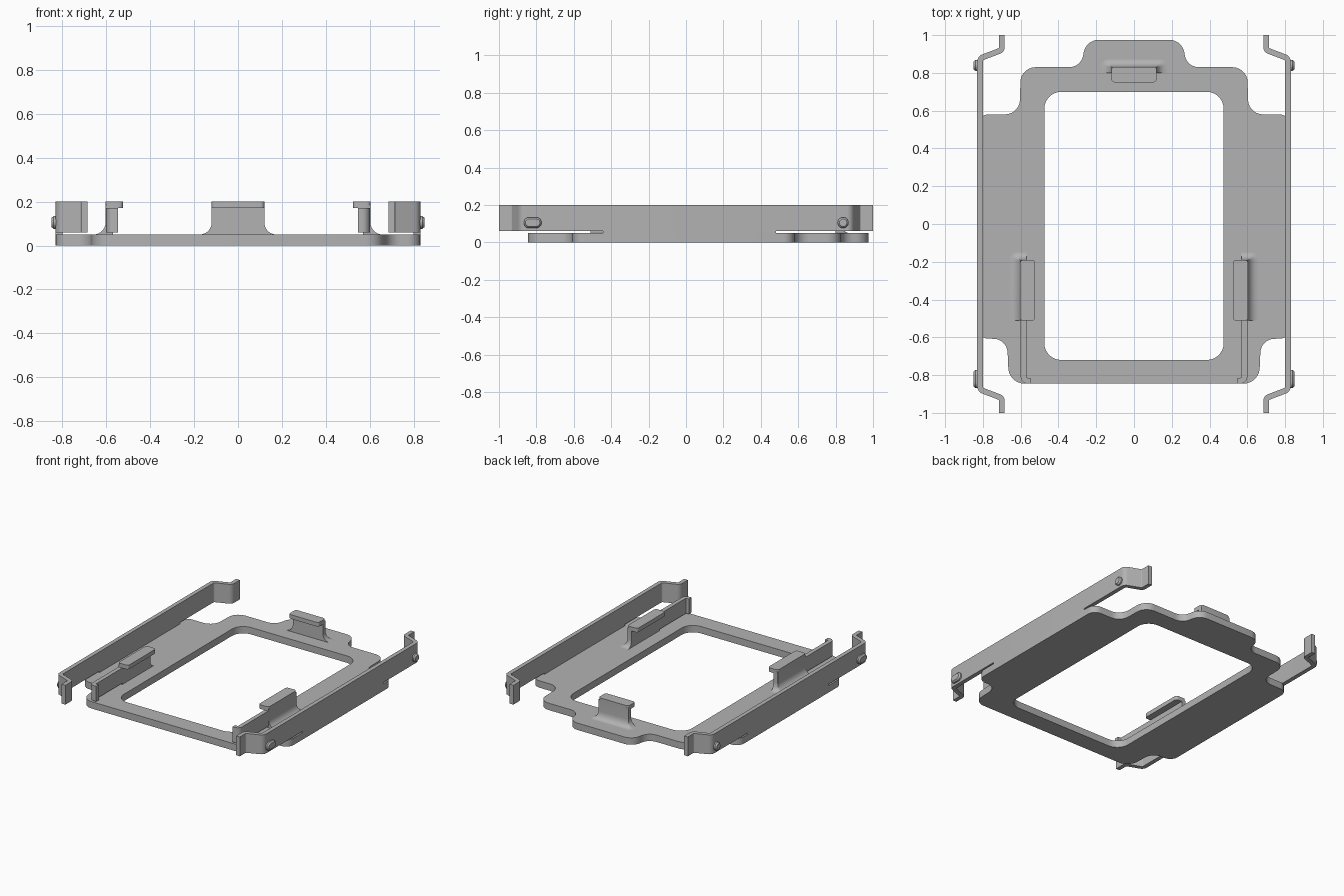
import bpy, bmesh, math
from mathutils import Vector, Matrix

if "Cube" in bpy.data.objects:
    bpy.data.objects.remove(bpy.data.objects["Cube"])

grey = bpy.data.materials.new("mid grey")
grey.diffuse_color = (0.45, 0.45, 0.45, 1)
grey.use_nodes = True
grey.node_tree.nodes["Principled BSDF"].inputs["Base Color"].default_value = grey.diffuse_color


def finish(ob, mirror=False):
    ob.data.materials.clear()
    ob.data.materials.append(grey)
    if mirror:
        m = ob.modifiers.new("mirror", 'MIRROR')
        m.use_mirror_merge = False
    bpy.ops.object.select_all(action='DESELECT')
    ob.select_set(True)
    bpy.context.view_layer.objects.active = ob
    bpy.ops.object.shade_smooth_by_angle(angle=math.radians(35))
    return ob


def rounded(pts, closed=True, n=7):
    """Points (x, y, radius) turned into a polyline with rounded corners."""
    out, count = [], len(pts)
    for i, (x, y, r) in enumerate(pts):
        p = Vector((x, y))
        if r == 0 or (not closed and i in (0, count - 1)):
            out.append(p)
            continue
        d1 = (p - Vector(pts[i - 1][:2])).normalized()
        d2 = (Vector(pts[(i + 1) % count][:2]) - p).normalized()
        turn = math.atan2(d1.x * d2.y - d1.y * d2.x, d1.dot(d2))
        c = p + (d2 - d1).normalized() * r / math.cos(turn / 2)
        v = p - d1 * r * math.tan(abs(turn) / 2) - c
        for k in range(n + 1):
            out.append(c + Matrix.Rotation(turn * k / n, 2) @ v)
    return out


def ribbon(path, t):
    """Closed outline of a strip of thickness t along a path."""
    left, right = [], []
    for i, p in enumerate(path):
        ds = []
        if i > 0:
            ds.append((p - path[i - 1]).normalized())
        if i < len(path) - 1:
            ds.append((path[i + 1] - p).normalized())
        nrm = [Vector((-d.y, d.x)) for d in ds]
        m = sum(nrm, Vector((0, 0))).normalized()
        m = m * (t / 2) / max(m.dot(nrm[0]), 0.3)
        left.append(p + m)
        right.append(p - m)
    return left + right[::-1]


def extrude(name, outlines, z0, z1, mirror=False):
    """Flat outlines (later ones are holes) extruded from z0 to z1."""
    cu = bpy.data.curves.new(name, 'CURVE')
    cu.dimensions = '2D'
    cu.fill_mode = 'BOTH'
    cu.extrude = (z1 - z0) / 2
    for o in outlines:
        s = cu.splines.new('POLY')
        s.points.add(len(o) - 1)
        for q, p in zip(s.points, o):
            q.co = (p.x, p.y, 0, 1)
        s.use_cyclic_u = True
    tmp = bpy.data.objects.new(name, cu)
    bpy.context.collection.objects.link(tmp)
    bpy.context.view_layer.update()
    me = bpy.data.meshes.new_from_object(
        tmp.evaluated_get(bpy.context.evaluated_depsgraph_get()))
    bpy.data.objects.remove(tmp)
    bm = bmesh.new()
    bm.from_mesh(me)
    bmesh.ops.remove_doubles(bm, verts=bm.verts, dist=1e-5)
    bmesh.ops.translate(bm, verts=bm.verts, vec=(0, 0, (z0 + z1) / 2))
    bmesh.ops.recalc_face_normals(bm, faces=bm.faces)
    bm.to_mesh(me)
    bm.free()
    ob = bpy.data.objects.new(name, me)
    bpy.context.collection.objects.link(ob)
    return finish(ob, mirror)


def loft(name, rings, mirror=False):
    bm = bmesh.new()
    rows = [[bm.verts.new(p) for p in r] for r in rings]
    n = len(rows[0])
    for a, b in zip(rows, rows[1:]):
        for i in range(n):
            j = (i + 1) % n
            bm.faces.new((a[i], a[j], b[j], b[i]))
    bm.faces.new(rows[0][::-1])
    bm.faces.new(rows[-1])
    bmesh.ops.recalc_face_normals(bm, faces=bm.faces)
    me = bpy.data.meshes.new(name)
    bm.to_mesh(me)
    bm.free()
    ob = bpy.data.objects.new(name, me)
    bpy.context.collection.objects.link(ob)
    return finish(ob, mirror)


def box(x0, x1, y0, y1, r=0.0):
    return rounded([(x0, y0, r), (x1, y0, r), (x1, y1, r), (x0, y1, r)])


def flared_post(name, x0, x1, y0, y1, left, r=0.055, mirror=False):
    """Upright blade whose back, right and optionally left sides flare out at the base."""
    rings = []
    for k in range(8):
        a = math.pi / 2 * k / 7
        o, z = r * (1 - math.sin(a)), 0.05 + r * (1 - math.cos(a))
        xl = x0 - (o if left else 0)
        e = o * 0.95 + 0.0005
        pts = rounded([(xl, y0, 0), (x1 + o, y0, 0), (x1 + o, y1 + o * 0.7, e * 0.7),
                       (xl, y1 + o * 0.7, e * 0.7 if left else 0)])
        rings.append([(p.x, p.y, z) for p in pts])
    rings.append([(x, y, 0.185) for x, y, z in rings[-1]])
    loft(name, rings, mirror)


# Base plate with large window
half = [(0.255, 0.975, 0.08), (0.28, 0.83, 0.075), (0.60, 0.83, 0.08),
        (0.605, 0.58, 0.08), (0.83, 0.58, 0.06), (0.83, -0.605, 0.06),
        (0.672, -0.61, 0.075), (0.662, -0.845, 0.085)]
outline = half + [(-x, y, r) for x, y, r in half[::-1]]
extrude("base_plate", [rounded(outline), box(-0.475, 0.475, -0.72, 0.70, 0.09)], 0, 0.05)

# Long side rails with bent ends, joined to the plate along their middle
bend = [(0.70, 1.0, 0), (0.70, 0.921, 0.022), (0.815, 0.877, 0.025)]
rail = rounded(bend + [(x, -y, r) for x, y, r in bend[::-1]], closed=False)
extrude("side_rail", [ribbon(rail, 0.03)], 0.06, 0.2, True)
extrude("rail_joint", [box(0.80, 0.83, -0.445, 0.48)], 0.05, 0.06, True)

# Buttons on the outside of the rails: oblong in front, round at the back
for name, y, w in (("front_button", -0.82, 0.095), ("back_button", 0.84, 0.058)):
    rings = []
    for x, s in ((0.825, 0), (0.84, 0), (0.85, 0.009)):
        hw, hh = w / 2 - s, 0.029 - s
        pts = box(y - hw, y + hw, 0.105 - hh, 0.105 + hh, hh * 0.98)
        rings.append([(x, p.x, p.y) for p in pts])
    loft(name, rings, True)

# Back clip: flared blade with a lip facing inward
flared_post("back_clip_blade", -0.12, 0.12, 0.80, 0.832, True)
extrude("back_clip_lip", [box(-0.12, 0.12, 0.75, 0.832, 0.018)], 0.17, 0.2)

# Side clips: flared blade, lip, and a thin spring arm with a hooked end
flared_post("side_clip_blade", 0.57, 0.603, -0.51, -0.19, False, mirror=True)
extrude("side_clip_lip", [box(0.523, 0.604, -0.512, -0.19, 0.018)], 0.17, 0.2, True)
arm = rounded([(0.585, -0.50, 0), (0.585, -0.829, 0.02), (0.547, -0.829, 0)], closed=False)
extrude("spring_arm", [ribbon(arm, 0.03)], 0.06, 0.17, True)
